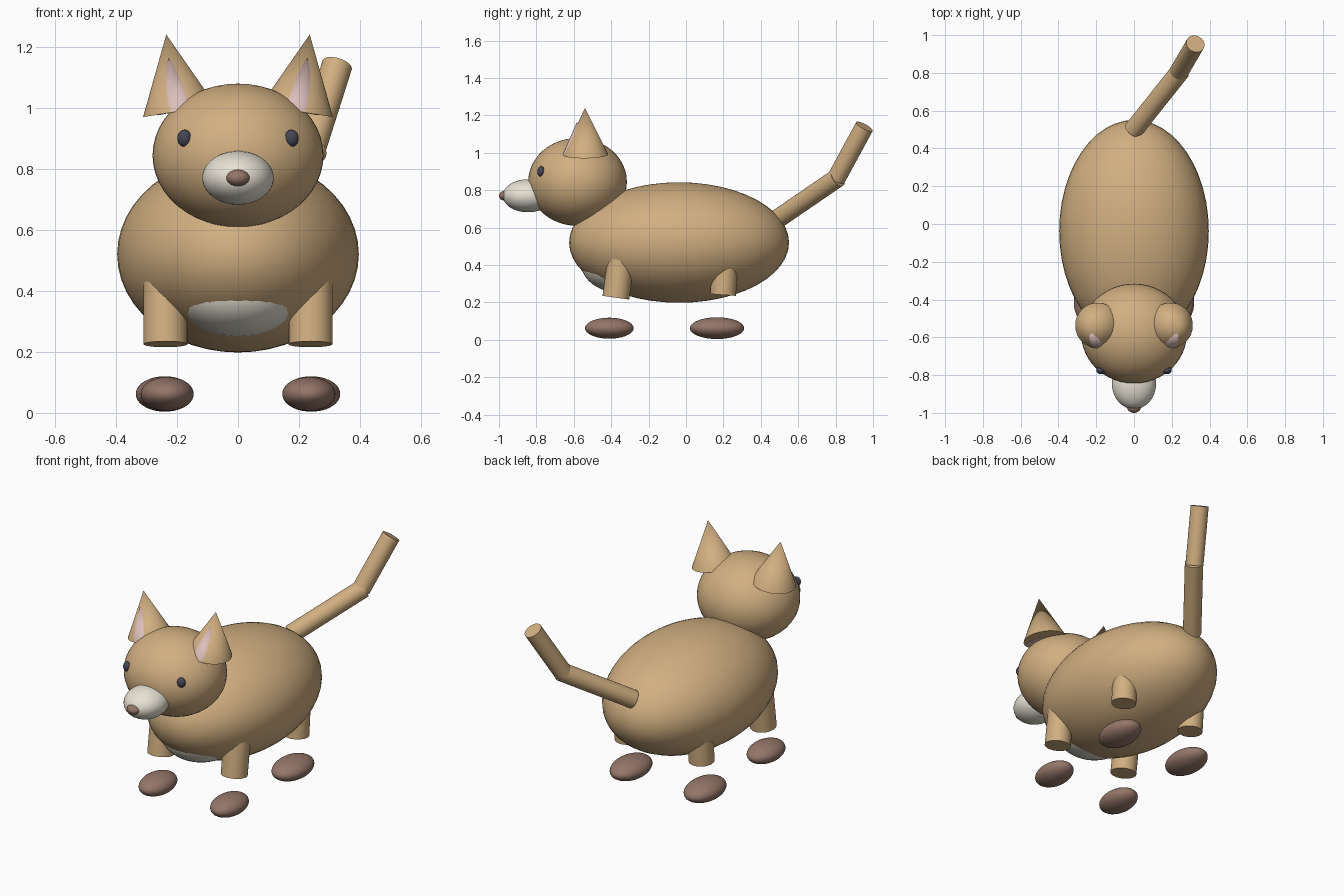
import bpy, math
from mathutils import Vector

if "Cube" in bpy.data.objects:
    bpy.data.objects.remove(bpy.data.objects["Cube"])


def mat(name, rgb):
    m = bpy.data.materials.new(name)
    m.diffuse_color = (*rgb, 1)
    m.use_nodes = True
    m.node_tree.nodes["Principled BSDF"].inputs["Base Color"].default_value = m.diffuse_color
    return m


TAN = mat("tan_fur", (0.64, 0.43, 0.22))
CREAM = mat("cream_fur", (0.80, 0.76, 0.66))
BROWN = mat("brown_pad", (0.30, 0.18, 0.14))
PINK = mat("pink_skin", (0.72, 0.52, 0.50))
DARK = mat("dark_eye", (0.06, 0.06, 0.09))


def finish(name, material):
    o = bpy.context.object
    o.name = name
    o.data.materials.append(material)
    bpy.ops.object.shade_smooth_by_angle(angle=math.radians(40))
    return o


def ellipsoid(name, center, radii, material):
    bpy.ops.mesh.primitive_uv_sphere_add(segments=48, ring_count=24, radius=1, location=center)
    bpy.context.object.scale = radii
    bpy.ops.object.transform_apply(location=False, rotation=False, scale=True)
    return finish(name, material)


def rod(name, start, end, r_start, r_end, material):
    """Cylinder or cone running from start to end."""
    a, b = Vector(start), Vector(end)
    bpy.ops.mesh.primitive_cone_add(vertices=40, radius1=r_start, radius2=r_end,
                                    depth=(b - a).length, location=(a + b) / 2)
    bpy.context.object.rotation_euler = (b - a).to_track_quat('Z', 'Y').to_euler()
    return finish(name, material)


# Body, belly patch and head
ellipsoid("body", (0, -0.037, 0.52), (0.396, 0.588, 0.322), TAN)
ellipsoid("belly_patch", (0, -0.345, 0.405), (0.22, 0.215, 0.155), CREAM)
ellipsoid("head", (0, -0.58, 0.844), (0.28, 0.264, 0.235), TAN)
ellipsoid("muzzle", (0, -0.845, 0.77), (0.117, 0.135, 0.088), CREAM)
ellipsoid("nose", (0, -0.963, 0.77), (0.039, 0.037, 0.028), BROWN)

# Paired parts
for side, s in (("left", 1), ("right", -1)):
    ellipsoid(f"eye_{side}", (s * 0.175, -0.775, 0.9), (0.024, 0.02, 0.028), DARK)
    rod(f"ear_{side}", (s * 0.193, -0.537, 0.99), (s * 0.235, -0.54, 1.24), 0.12, 0, TAN)
    rod(f"inner_ear_{side}", (s * 0.192, -0.585, 0.99), (s * 0.228, -0.583, 1.165), 0.074, 0, PINK)

    rod(f"front_leg_{side}", (s * 0.238, -0.375, 0.225), (s * 0.238, -0.34, 0.48), 0.072, 0.072, TAN)
    rod(f"back_leg_{side}", (s * 0.24, 0.198, 0.24), (s * 0.24, 0.215, 0.47), 0.069, 0.069, TAN)
    ellipsoid(f"front_paw_{side}", (s * 0.232, -0.41, 0.062), (0.087, 0.13, 0.056), BROWN)
    ellipsoid(f"back_paw_{side}", (s * 0.24, 0.166, 0.062), (0.095, 0.145, 0.058), BROWN)

# Tail in two straight sections
rod("tail_base", (-0.005, 0.495, 0.65), (0.247, 0.812, 0.867), 0.051, 0.051, TAN)
rod("tail_tip", (0.236, 0.802, 0.86), (0.325, 0.954, 1.14), 0.05, 0.05, TAN)
